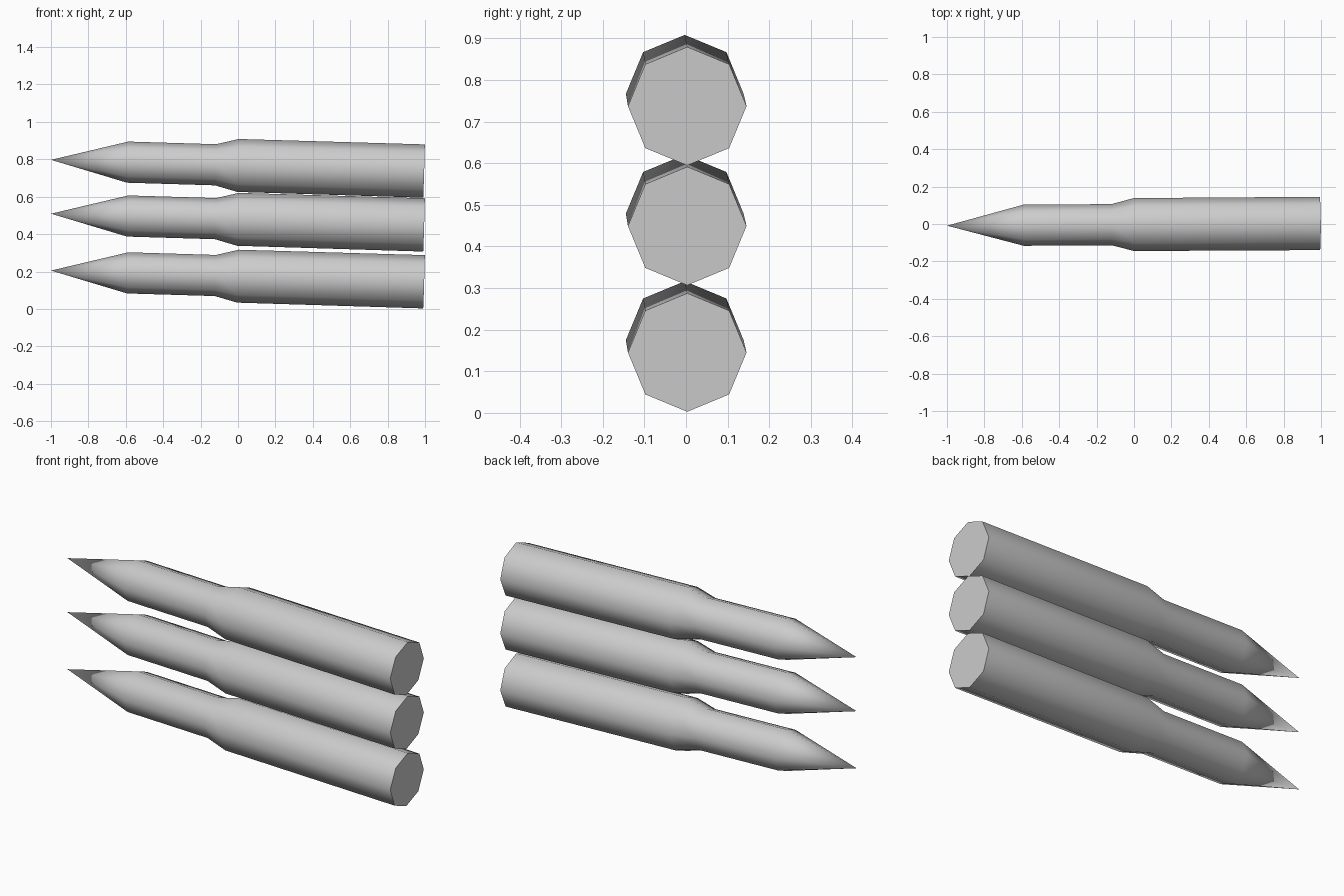
import bpy
import math
from mathutils import Vector, Matrix

default = bpy.data.objects.get("Cube")
if default:
    bpy.data.objects.remove(default, do_unlink=True)

grey = bpy.data.materials.new("light_grey")
grey.use_nodes = True
colour = (0.6, 0.6, 0.6, 1)
grey.diffuse_color = colour
grey.node_tree.nodes["Principled BSDF"].inputs["Base Color"].default_value = colour

SIDES = 8
# Position along the axis and radius: neck, shoulder and base
PROFILE = [(-0.59, 0.11), (-0.12, 0.11), (0, 0.1415), (0.995, 0.1425)]
TIP = -1.0


def make_round(name, centre_z):
    """Eight-sided tapered body with a pointed nose and a flat base."""
    verts = [(TIP, 0, 0)]
    for x, r in PROFILE:
        for i in range(SIDES):
            a = 2 * math.pi * i / SIDES
            verts.append((x, r * math.cos(a), r * math.sin(a)))

    def idx(ring, i):
        return 1 + ring * SIDES + i % SIDES

    faces = [(0, idx(0, i + 1), idx(0, i)) for i in range(SIDES)]
    for ring in range(len(PROFILE) - 1):
        faces += [(idx(ring, i), idx(ring, i + 1), idx(ring + 1, i + 1), idx(ring + 1, i))
                  for i in range(SIDES)]
    faces.append([idx(len(PROFILE) - 1, i) for i in range(SIDES)])

    mesh = bpy.data.meshes.new(name)
    mesh.from_pydata(verts, [], faces)
    # Slight droop towards the base
    axis = Vector((1, 0.006, -0.03))
    turn = axis.to_track_quat('X', 'Z').to_matrix().to_4x4()
    mesh.transform(Matrix.Translation((0, -0.003, centre_z)) @ turn)
    mesh.materials.append(grey)
    obj = bpy.data.objects.new(name, mesh)
    bpy.context.collection.objects.link(obj)
    return obj


rounds = [make_round(name, z) for name, z in
          (("lower_round", 0.175), ("middle_round", 0.479), ("upper_round", 0.767))]

# Smooth sides with a crisp base edge
bpy.ops.object.select_all(action='DESELECT')
for obj in rounds:
    obj.select_set(True)
bpy.context.view_layer.objects.active = rounds[0]
bpy.ops.object.shade_smooth_by_angle(angle=math.radians(60))
